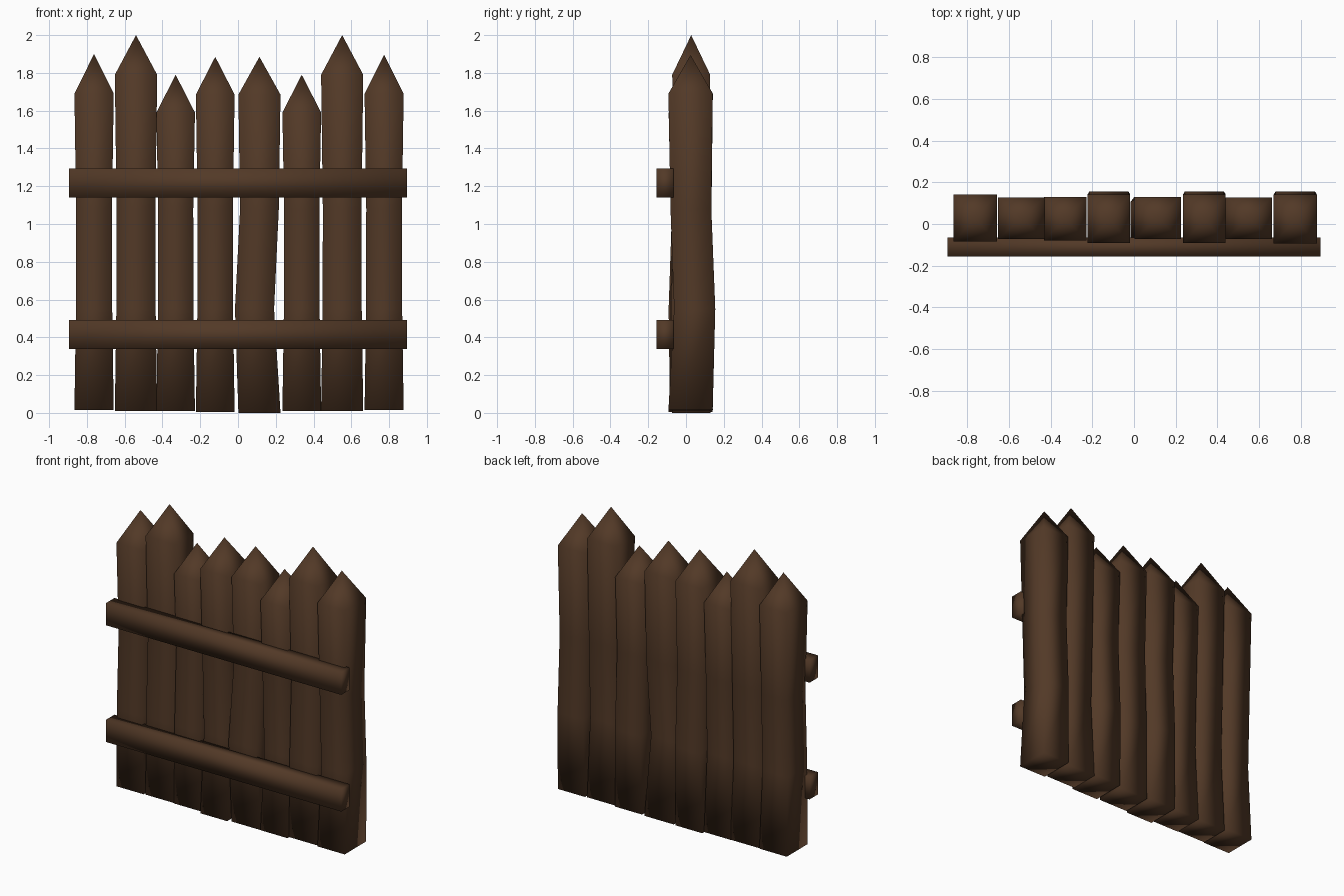
import bpy, bmesh

if "Cube" in bpy.data.objects:
    bpy.data.objects.remove(bpy.data.objects["Cube"])

wood = bpy.data.materials.new("dark brown wood")
wood.diffuse_color = (0.085, 0.041, 0.02, 1)
wood.use_nodes = True
wood.node_tree.nodes["Principled BSDF"].inputs["Base Color"].default_value = wood.diffuse_color


def finish(name, bm):
    bmesh.ops.recalc_face_normals(bm, faces=bm.faces)
    for f in bm.faces:
        f.smooth = True
    mesh = bpy.data.meshes.new(name)
    bm.to_mesh(mesh)
    bm.free()
    mesh.materials.append(wood)
    bpy.context.collection.objects.link(bpy.data.objects.new(name, mesh))


def picket(name, x0, x1, y0, y1, base, shoulder, tip, low, high):
    """Square post with two bent middle rings and a pyramid point.
    low / high are the (dx, dy) shifts of the middle rings."""
    bm = bmesh.new()
    rings = []
    for z, (dx, dy), inset in ((base, (0, 0), 0), (0.55, low, 0.008),
                               (1.08, high, 0.009), (shoulder, (0, 0), 0)):
        a, b = x0 + inset + dx, x1 - inset + dx
        c, d = y0 + inset + dy, y1 - inset + dy
        rings.append([bm.verts.new((x, y, z))
                      for x, y in ((a, c), (b, c), (b, d), (a, d))])
    top = bm.verts.new(((x0 + x1) / 2, (y0 + y1) / 2, tip))
    bm.faces.new(rings[0])
    for i in range(4):
        j = (i + 1) % 4
        for r, s in zip(rings, rings[1:]):
            bm.faces.new((r[i], r[j], s[j], s[i]))
        bm.faces.new((rings[-1][i], rings[-1][j], top))
    finish(name, bm)


# Pickets, left to right
forward, back = (0, -0.015), (0, 0.022)
rows = [
    (-0.866, -0.658, -0.085, 0.142, 0.015, 1.69, 1.90, forward),
    (-0.652, -0.428, -0.073, 0.128, 0.01, 1.79, 2.00, forward),
    (-0.432, -0.228, -0.078, 0.130, 0.01, 1.59, 1.79, forward),
    (-0.223, -0.018, -0.092, 0.141, 0.004, 1.685, 1.885, back),
    (0.002, 0.225, -0.073, 0.130, 0.0, 1.685, 1.885, (-0.026, -0.015)),
    (0.235, 0.440, -0.092, 0.141, 0.01, 1.59, 1.79, back),
    (0.440, 0.663, -0.073, 0.128, 0.01, 1.79, 2.00, forward),
    (0.670, 0.877, -0.093, 0.141, 0.015, 1.69, 1.895, back),
]
for n, (*size, low) in enumerate(rows, 1):
    picket(f"picket_{n}", *size, low, (0, 0.002))

# Horizontal rails
for name, z in (("lower_rail", 0.415), ("upper_rail", 1.218)):
    bm = bmesh.new()
    bmesh.ops.create_cube(bm, size=1)
    bmesh.ops.scale(bm, vec=(1.79, 0.09, 0.154), verts=bm.verts)
    bmesh.ops.translate(bm, vec=(0, -0.11, z), verts=bm.verts)
    finish(name, bm)
